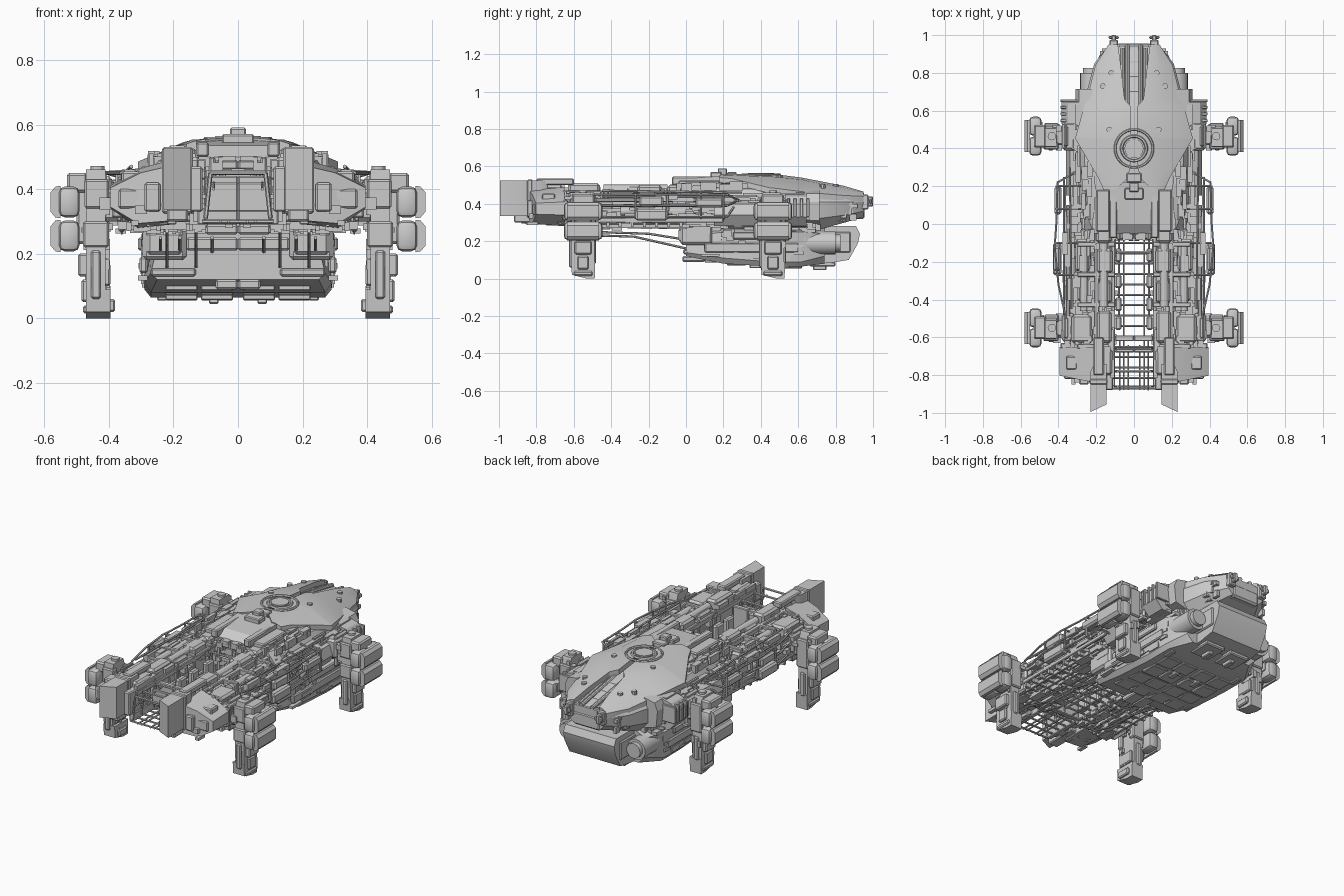
import bpy, bmesh, random
from math import radians
from mathutils import Vector, Matrix

random.seed(7)

def finish(name, bm, mirror=False):
    bmesh.ops.recalc_face_normals(bm, faces=bm.faces)
    me = bpy.data.meshes.new(name)
    bm.to_mesh(me)
    bm.free()
    me.shade_smooth()
    me.set_sharp_from_angle(angle=radians(28))
    ob = bpy.data.objects.new(name, me)
    bpy.context.collection.objects.link(ob)
    if mirror:
        m = ob.modifiers.new("Mirror", 'MIRROR')
        m.use_mirror_merge = False
    return ob

def add_box(bm, x0, x1, y0, y1, z0, z1):
    mat = Matrix.Translation(((x0+x1)/2, (y0+y1)/2, (z0+z1)/2)) @ Matrix.Diagonal((x1-x0, y1-y0, z1-z0, 1))
    bmesh.ops.create_cube(bm, size=1, matrix=mat)

def boxes(name, dims, bevel=0.0, mirror=True, seg=1):
    bm = bmesh.new()
    for d in dims:
        add_box(bm, *d)
    if bevel:
        bmesh.ops.bevel(bm, geom=bm.edges[:], offset=bevel, segments=seg, affect='EDGES', profile=0.5)
    return finish(name, bm, mirror)

def loft(name, rings, mirror=False):
    bm = bmesh.new()
    vs = [[bm.verts.new(p) for p in r] for r in rings]
    n = len(vs[0])
    for a, b in zip(vs, vs[1:]):
        for i in range(n):
            bm.faces.new((a[i], a[(i+1) % n], b[(i+1) % n], b[i]))
    bm.faces.new(vs[0])
    bm.faces.new(vs[-1])
    return finish(name, bm, mirror)

def hull(name, sections):
    return loft(name, [[(x, y, z) for x, z in half] + [(-x, y, z) for x, z in reversed(half)] for y, half in sections])

def prism(name, pts, axis, a, b, mirror=False):
    put = {'x': lambda p, t: (t, p[0], p[1]), 'y': lambda p, t: (p[0], t, p[1]), 'z': lambda p, t: (p[0], p[1], t)}[axis]
    return loft(name, [[put(p, t) for p in pts] for t in (a, b)], mirror)

def rods(name, paths, r, mirror=True, seg=6):
    bm = bmesh.new()
    for path in paths:
        for p, q in zip(path, path[1:]):
            p, q = Vector(p), Vector(q)
            d = q - p
            mat = Matrix.Translation((p+q)/2) @ d.to_track_quat('Z', 'Y').to_matrix().to_4x4()
            bmesh.ops.create_cone(bm, cap_ends=True, segments=seg, radius1=r, radius2=r, depth=d.length, matrix=mat)
    return finish(name, bm, mirror)

def greebles(name, n, xr, yr, zr, sx, sy, sz):
    bm = bmesh.new()
    for _ in range(n):
        x, y, z = (random.uniform(*r) for r in (xr, yr, zr))
        w, l, h = (random.uniform(*s)/2 for s in (sx, sy, sz))
        add_box(bm, max(x-w, 0), x+w, y-l, y+l, z-h, z+h)
    return finish(name, bm, True)

# Main hull, belly and chin
hull("upper_hull", [
    (-.03, [(.12, .50), (.22, .48), (.27, .42), (.26, .31), (.20, .27)]),
    (.05, [(.15, .52), (.25, .49), (.29, .43), (.29, .31), (.22, .26)]),
    (.55, [(.15, .52), (.27, .47), (.30, .42), (.30, .31), (.22, .25)]),
    (.70, [(.12, .49), (.22, .45), (.25, .41), (.25, .32), (.20, .26)]),
    (.85, [(.10, .46), (.19, .44), (.21, .41), (.20, .34), (.14, .30)]),
    (.95, [(.07, .44), (.12, .43), (.13, .41), (.12, .36), (.09, .33)])])
hull("belly_hull", [
    (.00, [(.20, .27), (.25, .22), (.27, .14), (.25, .12)]),
    (.20, [(.22, .27), (.28, .25), (.29, .11), (.27, .08)]),
    (.45, [(.22, .27), (.30, .25), (.29, .09), (.27, .065)]),
    (.62, [(.22, .27), (.30, .25), (.29, .09), (.27, .065)]),
    (.74, [(.18, .27), (.25, .24), (.24, .12), (.20, .08)])])
prism("chin_block", [(.6, .28), (.91, .28), (.93, .24), (.92, .19), (.87, .10), (.78, .085), (.6, .07)], 'x', -.17, .17)
boxes("chin_panels", [(.03, .13, .86, .925, .215, .255), (.165, .18, .65, .88, .14, .25), (.02, .15, .66, .8, .065, .09)], .006)
rods("cheek_thruster", [[(.225, .6, .19), (.225, .80, .19)]], .062, seg=16)
rods("cheek_thruster_nozzle", [[(.225, .80, .19), (.225, .825, .19)]], .045, seg=16)
boxes("belly_panels", [(x, x+.1, y, y+.1, .055 + max(0, .35-y)*.12, .075 + max(0, .35-y)*.12)
                       for x in (.015, .125) for y in (.10, .22, .34, .46)], .004)
boxes("landing_skids", [(.06, .09, .68, .75, .045, .09), (.06, .09, .40, .46, .045, .08), (.22, .25, .55, .62, .055, .09)], .004)
boxes("forward_intakes", [(.16, .295, -.03, .14, .18, .285), (.17, .285, -.04, 0, .195, .27)], .012)
boxes("belly_step", [(0, .16, -.03, .1, .21, .25), (0, .10, -.04, .1, .26, .29), (0, .07, -.02, .1, .09, .12),
                     (.13, .27, -.015, .1, .13, .155), (.28, .305, .1, .6, .14, .19), (.27, .31, .25, .55, .21, .25)], .006)

# Shield-shaped armour plate with split tail
plate = [(.18, .10, .13, .16, .555, .55, .54), (.245, .03, .14, .19, .56, .553, .535), (.45, .0, .17, .31, .56, .545, .485),
         (.46, .015, .17, .31, .56, .545, .485), (.62, .015, .14, .265, .54, .53, .465), (.66, .05, .135, .25, .532, .52, .46),
         (.84, .07, .13, .205, .497, .487, .445), (.95, .085, .11, .135, .465, .46, .44)]
loft("armour_plate", [[(a, y, za), (b, y, zb), (c, y, zc), (c, y, zc-.03), (b, y, zb-.03), (a, y, za-.03)]
                      for y, a, b, c, za, zb, zc in plate], True)
for nm, R, r in (("plate_ring", .10, .007), ("hatch_ring", .065, .009)):
    bpy.ops.mesh.primitive_torus_add(location=(0, .4, .556), major_radius=R, minor_radius=r, major_segments=32, minor_segments=6)
    bpy.context.object.name = nm
rods("dorsal_hatch", [[(0, .4, .54), (0, .4, .566)]], .05, False, 24)
rods("plate_studs", [[(x, y, z-.03), (x, y, z+.008)] for x, y, z in ((.13, .50, .545), (.12, .80, .497), (.165, .73, .495))], .015, seg=10)
boxes("dorsal_mast", [(-.025, .025, .17, .22, .53, .59), (-.05, .05, .13, .19, .53, .57), (-.04, .04, .22, .27, .53, .57)], .005, False)

# Tail prongs and recessed mechanism
boxes("tail_prongs", [(.085, .13, .88, .975, .37, .45), (.095, .12, .96, 1.0, .385, .44), (.08, .135, .98, .995, .40, .425)], .005)
rods("tail_pistons", [[(.035, .62, .50), (.035, .95, .445)], [(.06, .66, .49), (.06, .93, .44)]], .013, seg=10)
boxes("tail_crossbars", [(-.08, .08, y, y+.025, .40, .495-(y-.66)*.2) for y in (.68, .76, .84, .92)], .003, False)
boxes("tail_bumper", [(-.09, .09, .9, .955, .32, .40)], .01, False)

# Side cheeks by the rear legs
prism("side_cheek", [(.27, .46), (.35, .44), (.385, .40), (.385, .33), (.34, .28), (.27, .27)], 'y', .53, .645, True)
prism("side_shoulder", [(.22, .47), (.29, .455), (.31, .41), (.30, .31), (.22, .29)], 'y', .60, .715, True)
prism("side_lower_fairing", [(.26, .43), (.34, .40), (.36, .34), (.32, .28), (.26, .28)], 'y', .15, .42, True)
boxes("side_cheek_slats", [(.30, .39, .54+i*.035, .555+i*.035, .33, .43) for i in range(4)], .003)

# Deckhouse ahead of the plate, with its forward face
prism("deckhouse", [(-.05, .30), (-.05, .50), (.0, .535), (.22, .55), (.22, .30)], 'x', -.13, .13)
boxes("deckhouse_frames", [(.09, .13, -.075, .2, .5, .545), (0, .1, -.07, -.04, .3, .33), (0, .1, -.075, -.03, .37, .40), (0, .08, -.08, -.03, .46, .49),
                           (.07, .09, -.085, -.03, .30, .5), (.0, .03, -.09, -.03, .33, .37), (.13, .2, -.04, .18, .46, .525)], .006)
for s in (-1, 1):
    bpy.ops.mesh.primitive_uv_sphere_add(segments=16, ring_count=10, radius=.022, location=(s*.05, -.06, .43))
    bpy.context.object.name = "sensor_dome"
    bpy.ops.object.shade_smooth()

# Forward frame: long beams, ladder and floor grid
boxes("frame_beams", [(.10, .125, -.86, 0, .29, .34), (.10, .12, -.82, 0, .43, .46), (.19, .22, -.82, .02, .29, .33),
                      (.185, .21, -.7, .02, .44, .47), (.29, .31, -.65, .05, .29, .32), (.36, .375, -.62, .2, .30, .325),
                      (.34, .36, -.6, .1, .41, .43)], .004)
rods("ladder_rungs", [[(-.11, y, .30), (.11, y, .30)] for y in [-.87 + i*.055 for i in range(16)]], .006, False)
rods("ladder_rails", [[(.055, -.88, .30), (.055, -.03, .30)], [(.075, -.88, .40), (.075, -.60, .42)], [(.03, -.88, .30), (.03, -.64, .30)]], .005)
rods("ladder_hoops", [[(-.10, y, .31), (-.085, y, .45), (.085, y, .45), (.10, y, .31)] for y in (-.86, -.78, -.66, -.15)], .007, False)
boxes("corridor_modules", [(.065, .10, y, y+.07, .31, .40) for y in (-.56, -.46, -.34, -.20)], .008)
boxes("floor_ribs", [(.10, .37, y, y+.015, .275, .30) for y in [-.62 + i*.065 for i in range(10)]] +
      [(x, x+.012, -.64, .02, .27, .29) for x in (.14, .24, .27, .33)])
boxes("bulkheads", [(.10, .30, y, y+.025, .30, .47) for y in (-.66, -.44, -.28, -.12)] +
      [(0, .1, -.62, -.59, .29, .44), (0, .1, -.68, -.66, .33, .42)], .004)
boxes("frame_modules", [(.115, .19, -.80, -.66, .32, .50), (.12, .195, -.63, -.46, .33, .51), (.12, .19, -.42, -.30, .33, .485),
                        (.115, .195, -.26, -.13, .33, .50), (.12, .2, -.10, .0, .32, .5), (.22, .33, -.63, -.48, .31, .46),
                        (.23, .30, -.41, -.30, .32, .44), (.23, .31, -.25, -.08, .31, .45)], .012)
rods("frame_tanks", [[(.265, -.46, .44), (.265, -.12, .44)], [(.16, -.44, .48), (.16, -.1, .48)], [(.33, -.35, .36), (.33, .0, .36)]], .022, seg=12)

# Side rails and underslung pipes
rods("side_rails", [[(.30, .28, .42), (.405, .22, z), (.41, .02, z), (.42, -.12, z), (.40, -.32, z), (.36, -.5, z)] for z in (.33, .39, .45)] +
     [[(.37, .25, .44), (.37, -.45, .44)], [(.34, .3, .46), (.33, -.45, .47)]], .006)
boxes("rail_tanks", [(.385, .43, -.27, -.10, .31, .37), (.39, .425, -.25, -.12, .385, .44), (.385, .42, .05, .2, .38, .43)], .01)
rods("rail_struts", [[(.28, y, .31), (.41, y, .33), (.41, y, .45), (.28, y, .46)] for y in (.2, .08, -.1, -.27)], .006)
rods("underslung_pipes", [[(x, -.62, .27), (x, -.46, .23), (x, -.28, .225), (x, .05, .15)] for x in (.13, .22)] +
     [[(x, -.5, .25), (x, -.2, .24), (x, .05, .20)] for x in (.08, .18, .24)], .006)

# Forward booms and fins
prism("boom_pod", [(.145, -.955), (.23, -.995), (.23, -.78), (.21, -.74), (.145, -.74)], 'z', .335, .525, True)
boxes("boom_details", [(.14, .235, -.85, -.82, .325, .53), (.11, .15, -.88, -.7, .33, .47),
                       (.155, .22, -.92, -.72, .30, .34), (.16, .215, -.80, -.6, .5, .535)], .006)
fin = [(.21, .49), (.30, .465), (.395, .41), (.395, .34), (.31, .28), (.21, .29)]
loft("boom_fin", [[(x, -.65, z) for x, z in fin], [(x, -.84+(x-.21)*.2, .37+(z-.37)*.85) for x, z in fin]], True)
boxes("fin_details", [(.30, .36, -.77, -.70, .40, .455), (.24, .29, -.85, -.78, .33, .42), (.31, .37, -.82, -.78, .34, .40), (.22, .39, -.66, -.63, .31, .42)], .006)

# Four legs with outboard pod clusters
for tag, y in (("front", -.55), ("rear", .465)):
    prism(tag+"_leg", [(y-.055, .46), (y+.04, .46), (y+.06, .40), (y+.06, .06), (y-.06, .06), (y-.065, .2), (y-.06, .40)], 'x', .41, .47, True)
    prism(tag+"_foot", [(y-.065, .09), (y+.065, .09), (y+.062, 0), (y+.02, .0), (y-.06, .02)], 'x', .395, .47, True)
    rods(tag+"_leg_cap", [[(.435, y, .44), (.435, y, .472)]], .022, seg=12)
    boxes(tag+"_leg_details", [(.395, .42, y-.05, y+.05, .10, .17), (.465, .495, y-.045, y+.045, .13, .20), (.40, .48, y-.07, y-.03, .22, .30),
                               (.465, .485, y-.03, y+.03, .05, .12), (.40, .475, y+.03, y+.07, .25, .42), (.4, .475, y-.07, y-.03, .34, .43),
                               (.38, .40, y-.04, y+.04, .02, .06), (.465, .48, y-.05, y+.05, .015, .04), (.425, .455, y-.075, y-.05, .06, .21),
                               (.425, .455, y+.05, y+.07, .08, .22)], .006)
    boxes(tag+"_leg_arm", [(.27, .42, y-.05, y+.05, .30, .40), (.31, .38, y-.075, y+.075, .32, .43), (.35, .37, y-.06, y+.06, .26, .45)], .012)
    boxes(tag+"_pods", [(.49, .555, y+dy-.05, y+dy+.05, z-.048, z+.048) for dy in (-.053, .053) for z in (.255, .36)], .02, seg=2)
    boxes(tag+"_pod_mount", [(.46, .50, y-.045, y+.045, .23, .41), (.465, .53, y-.06, y+.06, .39, .45)], .008)
    for z in (.255, .36):
        prism(tag+"_pod_shell", [(.55, z+.05), (.565, z+.048), (.58, z+.03), (.58, z-.03), (.565, z-.048), (.55, z-.05)], 'y', y-.085, y+.085, True)
    greebles(tag+"_leg_machinery", 24, (.40, .48), (y-.055, y+.055), (.05, .43), (.01, .03), (.01, .04), (.01, .05))
    greebles(tag+"_arm_machinery", 24, (.30, .50), (y-.06, y+.06), (.27, .43), (.01, .04), (.01, .05), (.01, .05))

# Small surface machinery
greebles("boom_machinery", 130, (.11, .21), (-.82, .0), (.31, .48), (.01, .05), (.02, .12), (.01, .05))
greebles("frame_machinery", 150, (.21, .37), (-.64, .05), (.30, .45), (.01, .04), (.02, .14), (.01, .04))
greebles("underside_machinery", 90, (.11, .35), (-.62, .0), (.27, .31), (.01, .05), (.02, .12), (.01, .03))
greebles("hull_side_machinery", 130, (.285, .315), (.0, .6), (.28, .45), (.01, .04), (.03, .16), (.008, .025))
greebles("hull_edge_machinery", 50, (.17, .27), (-.02, .3), (.48, .5), (.01, .04), (.02, .1), (.02, .05))
greebles("tail_machinery", 50, (.12, .18), (.70, .90), (.32, .41), (.01, .05), (.02, .08), (.01, .04))
greebles("belly_machinery", 40, (.27, .295), (.12, .62), (.11, .24), (.01, .03), (.03, .1), (.01, .04))
greebles("waist_machinery", 50, (.15, .25), (.0, .72), (.25, .29), (.04, .12), (.03, .1), (.01, .04))
greebles("deckhouse_machinery", 40, (.0, .11), (-.075, -.05), (.29, .5), (.01, .04), (.01, .04), (.01, .04))
greebles("fin_machinery", 30, (.22, .36), (-.82, -.65), (.29, .40), (.01, .04), (.02, .06), (.01, .03))
